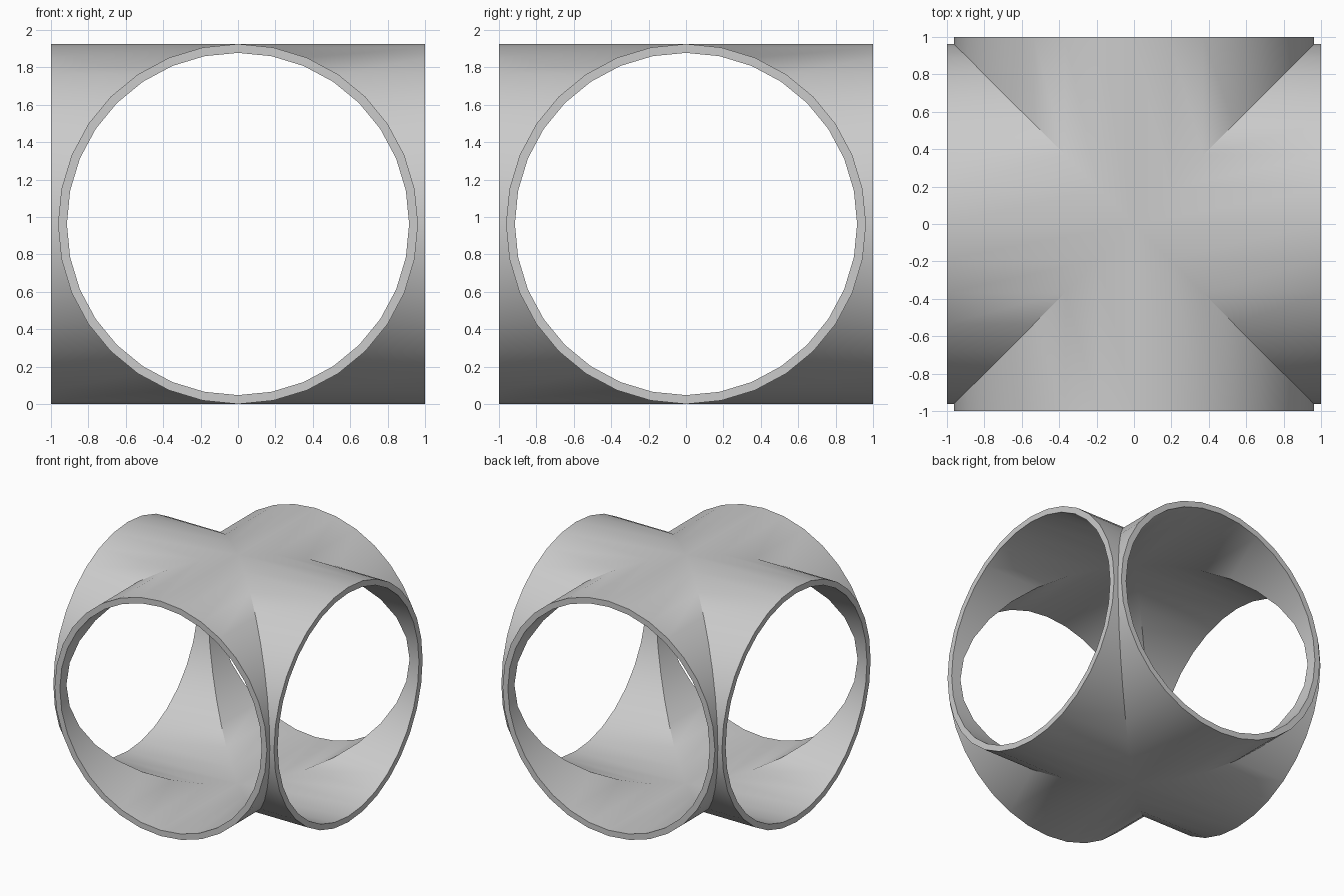
import bpy, bmesh
from math import sin, cos, pi, radians
from mathutils import Matrix

cube = bpy.data.objects.get("Cube")
if cube:
    bpy.data.objects.remove(cube, do_unlink=True)

OUTER, INNER, HALF, SIDES = 0.9625, 0.915, 1.0, 32

grey = bpy.data.materials.new("light grey")
grey.use_nodes = True
colour = (0.6, 0.6, 0.6, 1)
grey.diffuse_color = colour
grey.node_tree.nodes["Principled BSDF"].inputs["Base Color"].default_value = colour


def ring(bm, radius, mitred, turn):
    """Circle of vertices at the open end, or mitred along the diagonals."""
    verts = []
    for i in range(SIDES):
        a = 2 * pi * i / SIDES
        x, z = radius * sin(a), radius * cos(a)
        y = -abs(x) if mitred else -HALF
        verts.append(bm.verts.new(turn @ Matrix.Translation((x, y, z)).translation))
    return verts


# Four mitred pipe arms meeting in a hollow cross
bm = bmesh.new()
for arm in range(4):
    turn = Matrix.Rotation(arm * pi / 2, 4, 'Z')
    loops = [ring(bm, OUTER, True, turn), ring(bm, OUTER, False, turn),
             ring(bm, INNER, False, turn), ring(bm, INNER, True, turn)]
    for a, b in zip(loops, loops[1:]):
        for i in range(SIDES):
            j = (i + 1) % SIDES
            bm.faces.new((a[i], a[j], b[j], b[i]))

# Weld the arms along their mitres
bmesh.ops.remove_doubles(bm, verts=bm.verts, dist=0.0005)
bmesh.ops.recalc_face_normals(bm, faces=bm.faces)
mesh = bpy.data.meshes.new("pipe_cross")
bm.to_mesh(mesh)
bm.free()
mesh.materials.append(grey)

pipe = bpy.data.objects.new("pipe_cross", mesh)
pipe.location.z = OUTER
bpy.context.collection.objects.link(pipe)
bpy.context.view_layer.objects.active = pipe
pipe.select_set(True)
bpy.ops.object.shade_smooth_by_angle(angle=radians(30))
